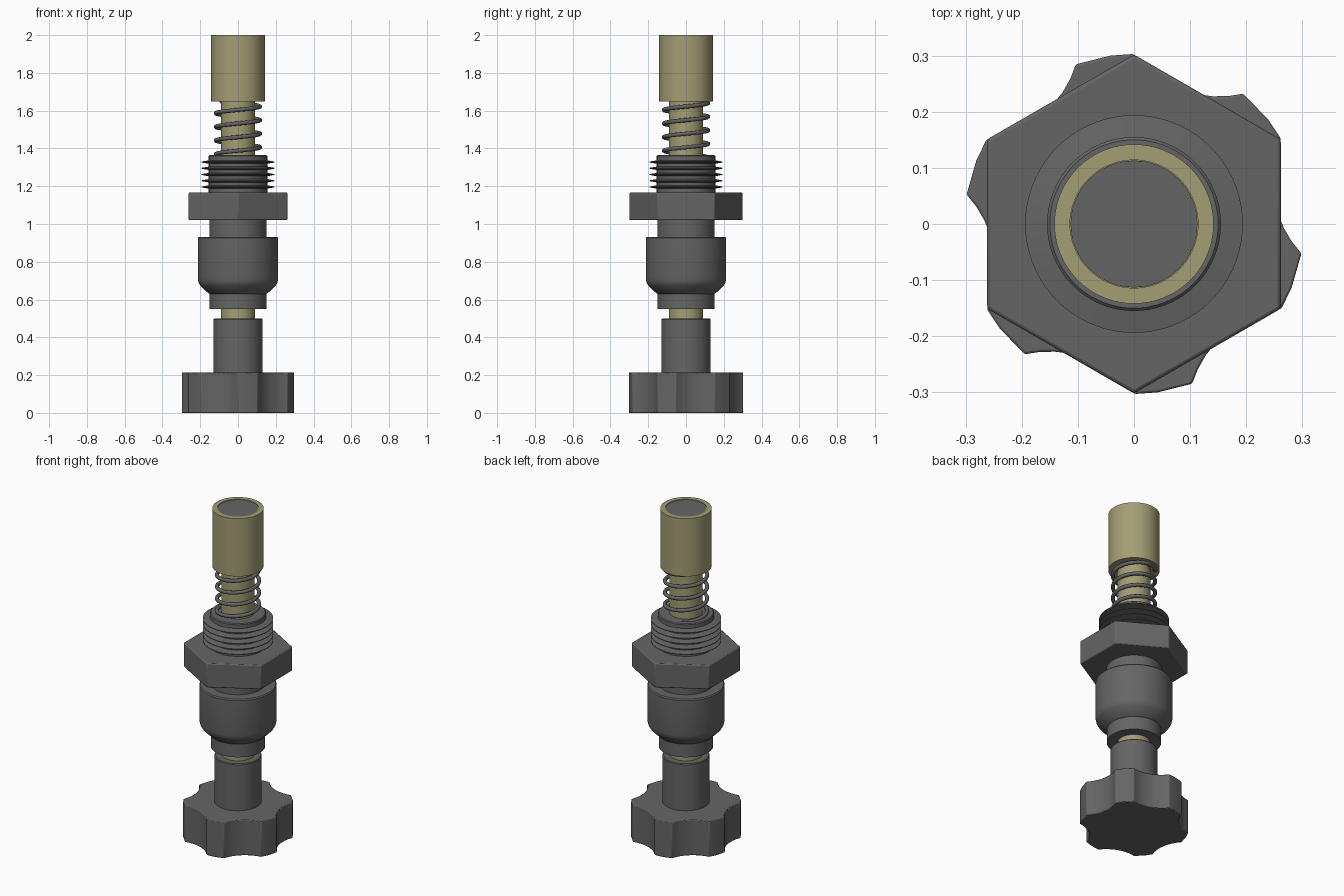
import bpy, bmesh, math
from math import cos, sin, pi, radians

if "Cube" in bpy.data.objects:
    bpy.data.objects.remove(bpy.data.objects["Cube"])


def material(name, rgb):
    m = bpy.data.materials.new(name)
    m.diffuse_color = (*rgb, 1)
    m.use_nodes = True
    m.node_tree.nodes["Principled BSDF"].inputs["Base Color"].default_value = m.diffuse_color
    return m


GREY = material("dark_grey", (0.13, 0.13, 0.13))
BRASS = material("dull_brass", (0.37, 0.34, 0.175))


def finish(name, bm, mat, angle=30, bevel=0):
    bmesh.ops.recalc_face_normals(bm, faces=bm.faces)
    me = bpy.data.meshes.new(name)
    bm.to_mesh(me)
    bm.free()
    ob = bpy.data.objects.new(name, me)
    bpy.context.collection.objects.link(ob)
    me.materials.append(mat)
    if bevel:
        b = ob.modifiers.new("bevel", 'BEVEL')
        b.width, b.segments, b.limit_method = bevel, 2, 'ANGLE'
        b.angle_limit = radians(25)
    bpy.ops.object.select_all(action='DESELECT')
    ob.select_set(True)
    bpy.context.view_layer.objects.active = ob
    bpy.ops.object.shade_smooth_by_angle(angle=radians(angle))
    return ob


def lathe(name, profile, mat, closed=False, n=72):
    """Revolve (radius, z) points; open profiles get flat end caps."""
    bm = bmesh.new()
    rings = [[bm.verts.new((r * cos(2 * pi * i / n), r * sin(2 * pi * i / n), z))
              for i in range(n)] for r, z in profile]
    pairs = list(zip(rings, rings[1:]))
    if closed:
        pairs.append((rings[-1], rings[0]))
    for a, b in pairs:
        for i in range(n):
            j = (i + 1) % n
            bm.faces.new((a[i], a[j], b[j], b[i]))
    if not closed:
        bm.faces.new(rings[0])
        bm.faces.new(rings[-1])
    return finish(name, bm, mat)


def prism(name, outline, z0, z1, mat, bevel):
    bm = bmesh.new()
    low = [bm.verts.new((x, y, z0)) for x, y in outline]
    high = [bm.verts.new((x, y, z1)) for x, y in outline]
    bm.faces.new(low)
    bm.faces.new(high)
    n = len(outline)
    for i in range(n):
        j = (i + 1) % n
        bm.faces.new((low[i], low[j], high[j], high[i]))
    return finish(name, bm, mat, 25, bevel)


# Hand knob: six lobes of 20 degrees separated by concave scallops
R = 0.303
half, tangent = R * sin(radians(20)), radians(33)
arc_r = half / sin(tangent)
centre_r = R * cos(radians(20)) + arc_r * cos(tangent)
outline = []
for k in range(6):
    start = radians(30 + 60 * k)
    for s in range(3):
        a = start + radians(8 * s)
        if s < 2:
            outline.append((R * cos(a), R * sin(a)))
    mid = start + radians(40)
    for s in range(9):
        t = tangent * (s / 4 - 1)
        u, v = centre_r - arc_r * cos(t), arc_r * sin(t)
        if s < 8:
            outline.append((u * cos(mid) - v * sin(mid), u * sin(mid) + v * cos(mid)))
prism("hand_knob", outline, 0, 0.215, GREY, 0.004)
lathe("knob_shank", [(0.13, 0.2), (0.13, 0.495), (0.126, 0.5)], GREY)

# Inner rod running through everything
lathe("brass_rod", [(0.09, 0.45), (0.09, 1.7)], BRASS)

# Main body with collar, rounded shoulder and neck
lathe("body", [(0.15, 0.55), (0.15, 0.63), (0.158, 0.634), (0.2, 0.675), (0.209, 0.69),
               (0.213, 0.71), (0.213, 0.925), (0.208, 0.932), (0.152, 0.932),
               (0.152, 1.05)], GREY)

# Hex nut with corners on the y axis
prism("hex_nut", [(0.302 * sin(k * pi / 3), 0.302 * cos(k * pi / 3)) for k in range(6)],
      1.02, 1.167, GREY, 0.006)

# Threaded end: thin sharp ridges on a core
thread = [(0.155, 1.15)]
for k in range(5):
    z = 1.196 + 0.033 * k
    thread += [(0.155, z - 0.009), (0.194, z - 0.002), (0.194, z + 0.002), (0.155, z + 0.009)]
thread += [(0.155, 1.36), (0.15, 1.365)]
lathe("threaded_end", thread, GREY)

# Right-handed coil spring
curve = bpy.data.curves.new("spring", 'CURVE')
curve.dimensions = '3D'
curve.bevel_depth = 0.011
curve.bevel_resolution = 2
curve.use_fill_caps = True
spline = curve.splines.new('POLY')
turns, per = 4.1, 40
count = int(turns * per) + 1
spline.points.add(count - 1)
for i, p in enumerate(spline.points):
    a = radians(105) + 2 * pi * i / per
    p.co = (0.117 * cos(a), 0.117 * sin(a), 1.355 + 0.072 * i / per, 1)
spring = bpy.data.objects.new("spring", curve)
bpy.context.collection.objects.link(spring)
curve.materials.append(GREY)
for s in curve.splines:
    s.use_smooth = True

# Brass sleeve with grey insert at the top
lathe("brass_sleeve", [(0.08, 1.648), (0.142, 1.648), (0.142, 2.0), (0.114, 2.0),
                       (0.114, 1.7), (0.08, 1.7)], BRASS, closed=True)
lathe("tip_insert", [(0.113, 1.71), (0.113, 1.997)], GREY)
